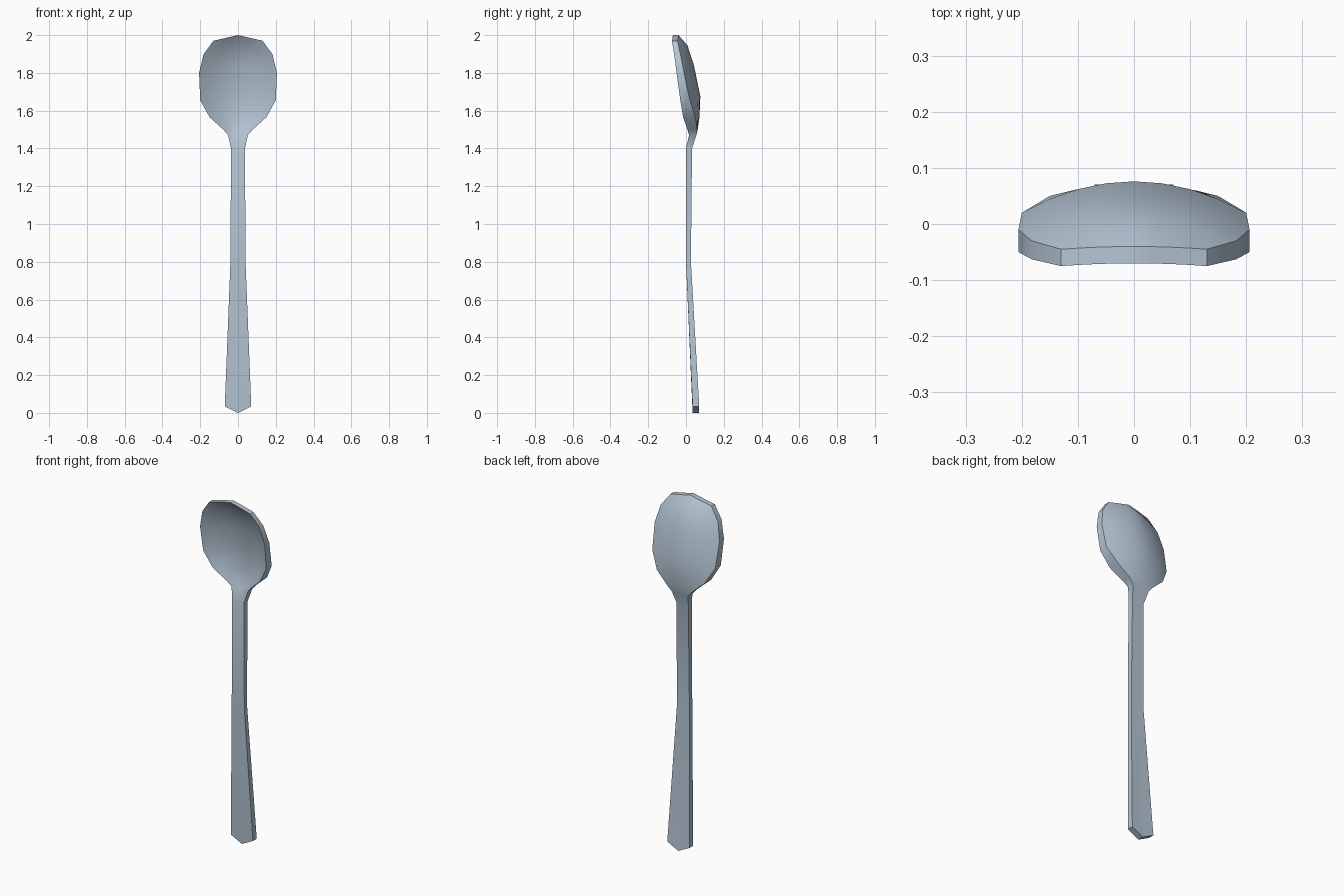
import bpy, bmesh

if "Cube" in bpy.data.objects:
    bpy.data.objects.remove(bpy.data.objects["Cube"])

steel = bpy.data.materials.new("pale steel")
steel.diffuse_color = (0.46, 0.56, 0.66, 1)
steel.use_nodes = True
steel.node_tree.nodes["Principled BSDF"].inputs["Base Color"].default_value = steel.diffuse_color

# Sections: edge z, half width, centre rise, y of front rim, back rim, front centre, back centre
sections = [
    (0.035, 0.070, -0.035, 0.035, 0.070, 0.035, 0.070),
    (0.80, 0.040, 0, 0.000, 0.026, 0.000, 0.026),
    (1.40, 0.037, 0, 0.000, 0.032, 0.000, 0.032),
    (1.47, 0.052, 0, 0.016, 0.055, 0.018, 0.055),
    (1.50, 0.078, 0, 0.008, 0.060, 0.032, 0.062),
    (1.565, 0.150, 0, -0.015, 0.050, 0.042, 0.071),
    (1.655, 0.200, 0.02, -0.030, 0.020, 0.045, 0.076),
    (1.80, 0.206, 0.045, -0.050, -0.010, 0.012, 0.041),
    (1.90, 0.182, 0.045, -0.063, -0.030, -0.025, 0.008),
    (1.97, 0.130, 0.030, -0.075, -0.045, -0.070, -0.040),
]
N = 8
bm = bmesh.new()


def skin(rim, mid):
    """Rows of points across the spoon, dished between rim and centre."""
    rows = []
    for s in sections:
        row = []
        for i in range(N + 1):
            u = 2 * i / N - 1
            y = s[mid] + (s[rim] - s[mid]) * u * u
            row.append(bm.verts.new((s[1] * u, y, s[0] + s[2] * (1 - abs(u)))))
        rows.append(row)
    return rows


front, back = skin(3, 5), skin(4, 6)

# Front and back surfaces, then side walls
for a in range(len(sections) - 1):
    for i in range(N):
        for g in (front, back):
            bm.faces.new((g[a][i], g[a][i + 1], g[a + 1][i + 1], g[a + 1][i]))
    for i in (0, N):
        bm.faces.new((front[a][i], front[a + 1][i], back[a + 1][i], back[a][i]))
# End walls at the handle foot and bowl tip
for a in (0, -1):
    for i in range(N):
        bm.faces.new((front[a][i], front[a][i + 1], back[a][i + 1], back[a][i]))
bmesh.ops.recalc_face_normals(bm, faces=bm.faces)

mesh = bpy.data.meshes.new("spoon")
bm.to_mesh(mesh)
bm.free()
mesh.materials.append(steel)
spoon = bpy.data.objects.new("spoon", mesh)
bpy.context.collection.objects.link(spoon)
bpy.context.view_layer.objects.active = spoon
spoon.select_set(True)
bpy.ops.object.shade_smooth_by_angle(angle=0.52)
